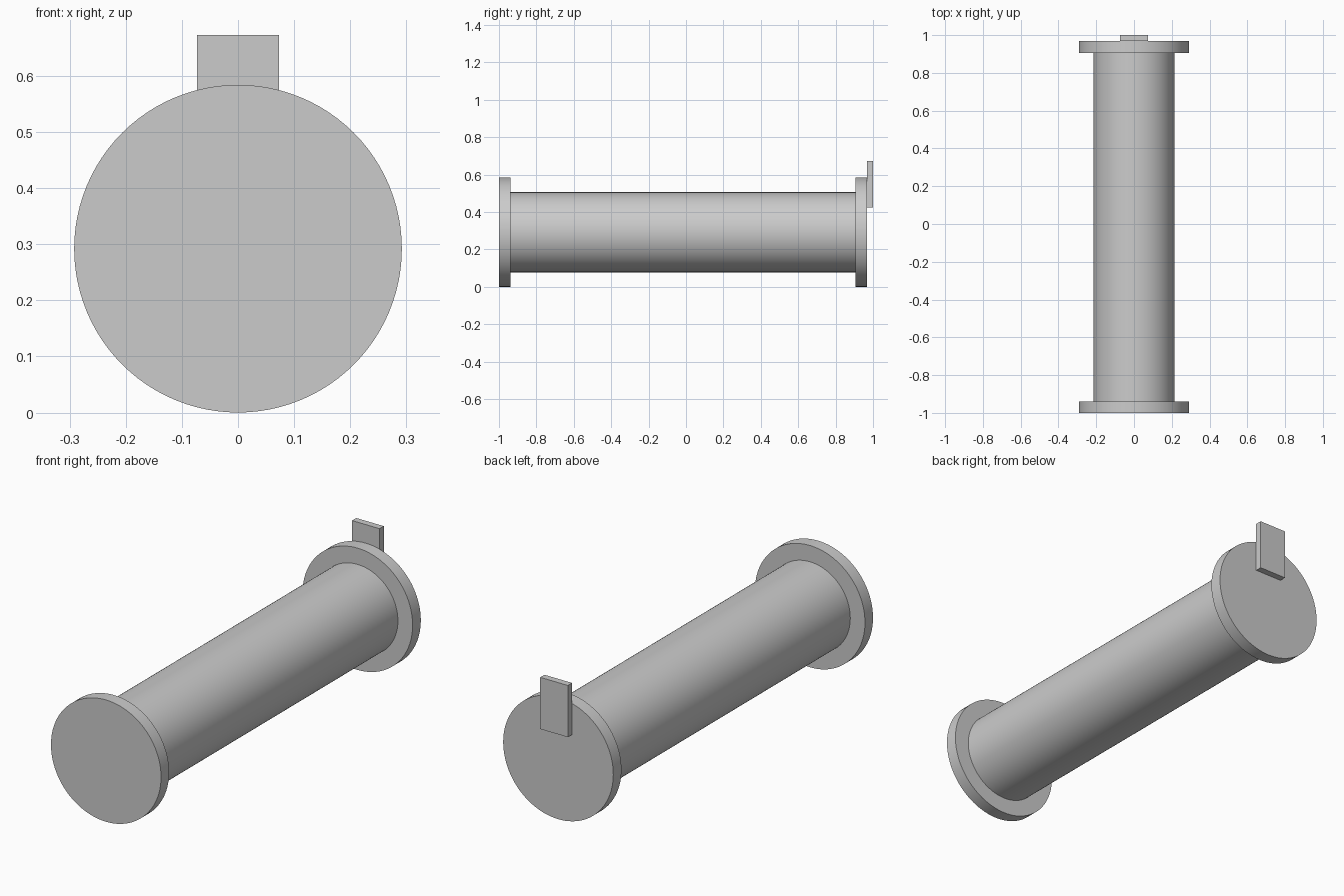
import bpy
import math

default = bpy.data.objects.get("Cube")
if default:
    bpy.data.objects.remove(default, do_unlink=True)

AXIS_Z = 0.292

grey = bpy.data.materials.new("plain_grey")
grey.use_nodes = True
grey.diffuse_color = (0.6, 0.6, 0.6, 1)
grey.node_tree.nodes["Principled BSDF"].inputs["Base Color"].default_value = (0.6, 0.6, 0.6, 1)


def disc(name, radius, y0, y1):
    """Smooth-sided cylinder lying along y."""
    bpy.ops.mesh.primitive_cylinder_add(
        vertices=96, radius=radius, depth=y1 - y0,
        location=(0, (y0 + y1) / 2, AXIS_Z), rotation=(math.pi / 2, 0, 0))
    obj = bpy.context.object
    obj.name = name
    obj.data.materials.append(grey)
    bpy.ops.object.shade_smooth_by_angle(angle=math.radians(30))
    return obj


# Pipe body and its two end flanges
disc("pipe_body", 0.214, -0.94, 0.906)
disc("front_flange", 0.292, -1.0, -0.939)
disc("back_flange", 0.292, 0.906, 0.968)

# Flat tab standing on the back flange
bpy.ops.mesh.primitive_cube_add(size=1, location=(0, 0.984, 0.549))
tab = bpy.context.object
tab.name = "back_tab"
tab.scale = (0.146, 0.032, 0.248)
bpy.ops.object.transform_apply(location=False, rotation=False, scale=True)
tab.data.materials.append(grey)
